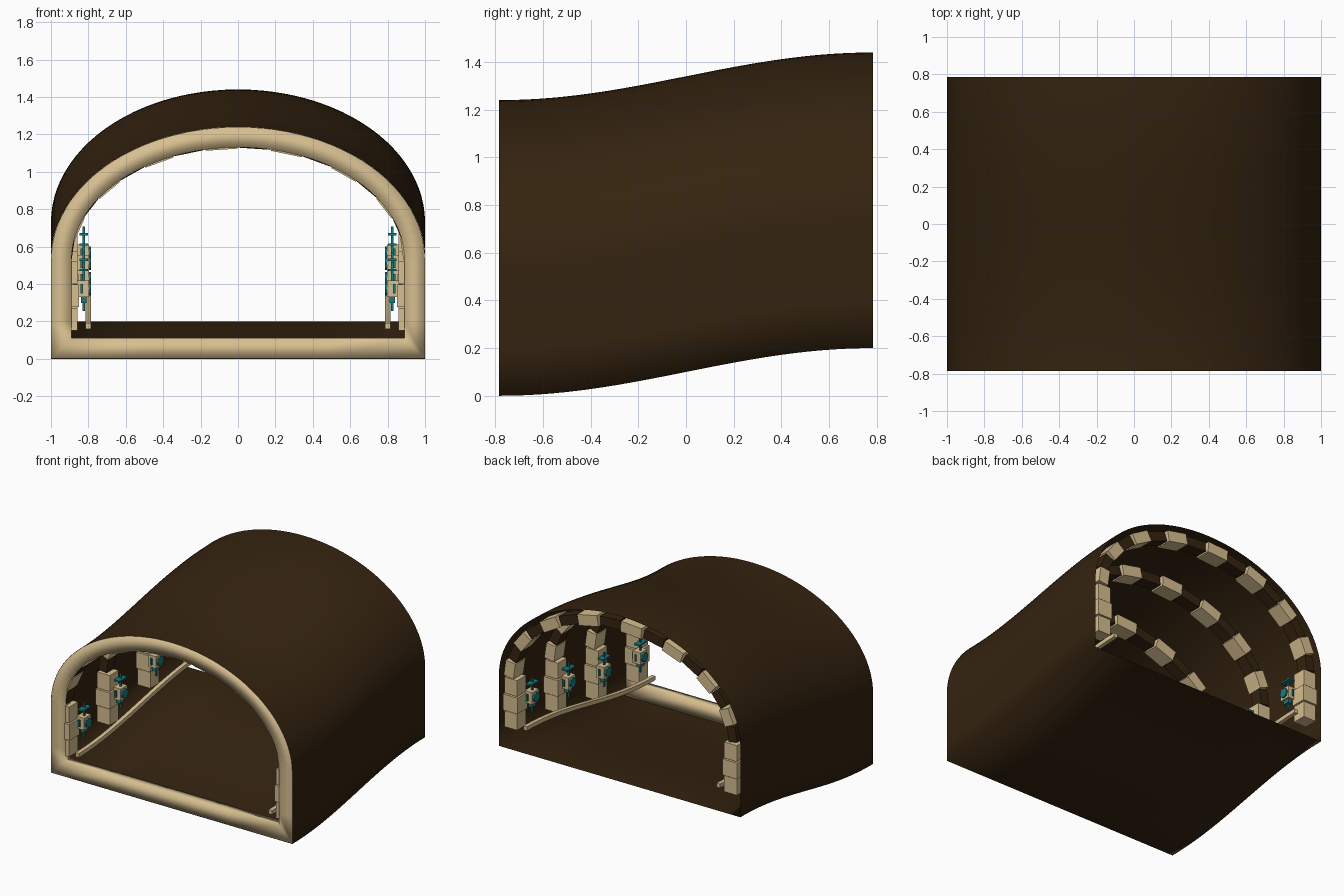
import bpy, bmesh, math
from mathutils import Matrix, Vector

if "Cube" in bpy.data.objects:
    bpy.data.objects.remove(bpy.data.objects["Cube"])

HALF = 0.785      # half length of the tunnel
SPRING = 0.53     # height where the arch begins
RISE = 0.71       # arch height above the spring line


def material(name, rgb):
    m = bpy.data.materials.new(name)
    m.use_nodes = True
    m.diffuse_color = (*rgb, 1)
    m.node_tree.nodes["Principled BSDF"].inputs["Base Color"].default_value = (*rgb, 1)
    return m


BROWN = material("dark brown", (0.035, 0.017, 0.005))
CREAM = material("cream stone", (0.68, 0.52, 0.28))
TEAL = material("teal glow", (0.01, 0.2, 0.21))


def lift(y):
    """Height of the sloping floor along the tunnel."""
    return 0.1 * (1 - math.cos(math.pi * (y + HALF) / (2 * HALF)))


def section(inset, y):
    """Closed tunnel outline, moved inwards by the inset."""
    w, steps = 1 - inset, 48
    pts = [(w, inset), (w, 0.2), (w, 0.36)]
    for i in range(steps + 1):
        a = math.pi * i / steps
        pts.append((w * math.cos(a), SPRING + (RISE - inset) * math.sin(a)))
    pts += [(-w, 0.36), (-w, 0.2), (-w, inset), (-w / 2, inset), (0, inset), (w / 2, inset)]
    return [(x, y, z + lift(y)) for x, z in pts]


def finish(bm, name, mat):
    bmesh.ops.recalc_face_normals(bm, faces=bm.faces)
    mesh = bpy.data.meshes.new(name)
    bm.to_mesh(mesh)
    bm.free()
    mesh.materials.append(mat)
    ob = bpy.data.objects.new(name, mesh)
    bpy.context.collection.objects.link(ob)
    return ob


def loft(name, rings, mat, loop=False):
    """Skin a row of closed rings."""
    bm = bmesh.new()
    rows = [[bm.verts.new(p) for p in r] for r in rings]
    pairs = list(zip(rows, rows[1:])) + ([(rows[-1], rows[0])] if loop else [])
    for a, b in pairs:
        for i in range(len(a)):
            j = (i + 1) % len(a)
            bm.faces.new((a[i], a[j], b[j], b[i]))
    ob = finish(bm, name, mat)
    for p in ob.data.polygons:
        p.use_smooth = True
    return ob


def add_box(bm, centre, size, turn=0.0):
    """Box turned about the tunnel axis."""
    m = (Matrix.Translation(Vector(centre)) @ Matrix.Rotation(turn, 4, "Y")
         @ Matrix.Diagonal((*size, 1)))
    bmesh.ops.create_cube(bm, size=1, matrix=m)


# Shell and front rim
ROWS = 28
loft("tunnel_shell", [section(0, HALF * (2 * i / ROWS - 1)) for i in range(ROWS + 1)], BROWN)
rim = [(0.001, 0), (0.11, 0), (0.11, 0.07), (0.001, 0.07)]
loft("front_rim", [section(d, y - HALF) for d, y in rim], CREAM, loop=True)

# Four ribs: stacked wall blocks below, alternating arch stones above
SEGMENTS = 16
for n, y in enumerate((-0.72, -0.24, 0.24, 0.72), 1):
    pale, dark = bmesh.new(), bmesh.new()
    z0 = lift(y)
    for side in (-1, 1):
        for k in range(3):
            width = 0.12 if k == 1 else 0.105
            add_box(pale, (side * 0.91, y, z0 + 0.21 + k * 0.126),
                    (width, width, 0.12))
    for i in range(SEGMENTS):
        a = math.pi * (i + 0.5) / SEGMENTS
        rx, rz = 0.92, RISE - 0.08
        x, z = rx * math.cos(a), SPRING + rz * math.sin(a)
        tx, tz = -rx * math.sin(a), rz * math.cos(a)
        length = math.hypot(tx, tz) * math.pi / SEGMENTS
        turn = -math.atan2(tz, tx)
        if i % 2 == 0:
            add_box(pale, (x, y, z + z0), (length * 0.95, 0.12, 0.08), turn)
        else:
            add_box(dark, (x, y, z + z0), (length * 0.92, 0.09, 0.07), turn)
    finish(pale, f"rib_pale_stones_{n}", CREAM)
    finish(dark, f"rib_dark_stones_{n}", BROWN)

# Side rails that follow the slope
for side, label in ((1, "left"), (-1, "right")):
    rings = []
    for i in range(17):
        y = 0.76 * (i / 8 - 1)
        z = lift(y) + 0.175
        rings.append([(side * 0.8 + dx, y, z + dz)
                      for dx, dz in ((-0.015, -0.015), (0.015, -0.015),
                                     (0.015, 0.015), (-0.015, 0.015))])
    rail = loft(f"{label}_rail", rings, CREAM)
    bm = bmesh.new()
    bm.from_mesh(rail.data)
    bmesh.ops.holes_fill(bm, edges=bm.edges)
    bm.to_mesh(rail.data)
    bm.free()
    for p in rail.data.polygons:
        p.use_smooth = False

# Wall lanterns: stone block, glowing disc and a thin crossed spike
for side, label in ((1, "left"), (-1, "right")):
    for n, y in enumerate((-0.64, -0.21, 0.21, 0.64), 1):
        z = lift(y) + 0.37
        stone, glow = bmesh.new(), bmesh.new()
        add_box(stone, (side * 0.83, y, z), (0.065, 0.08, 0.09))
        add_box(stone, (side * 0.865, y, z), (0.03, 0.05, 0.05))
        disc = (Matrix.Translation((side * 0.795, y, z))
                @ Matrix.Rotation(math.pi / 2, 4, "Y"))
        bmesh.ops.create_cone(glow, cap_ends=True, segments=8, radius1=0.035,
                              radius2=0.035, depth=0.02, matrix=disc)
        add_box(glow, (side * 0.835, y, z), (0.012, 0.1, 0.05))
        add_box(glow, (side * 0.825, y, z + 0.01), (0.012, 0.012, 0.26))
        add_box(glow, (side * 0.825, y, z + 0.1), (0.045, 0.09, 0.012))
        add_box(glow, (side * 0.825, y, z - 0.06), (0.03, 0.05, 0.03))
        finish(stone, f"{label}_lantern_block_{n}", CREAM)
        finish(glow, f"{label}_lantern_glow_{n}", TEAL)
